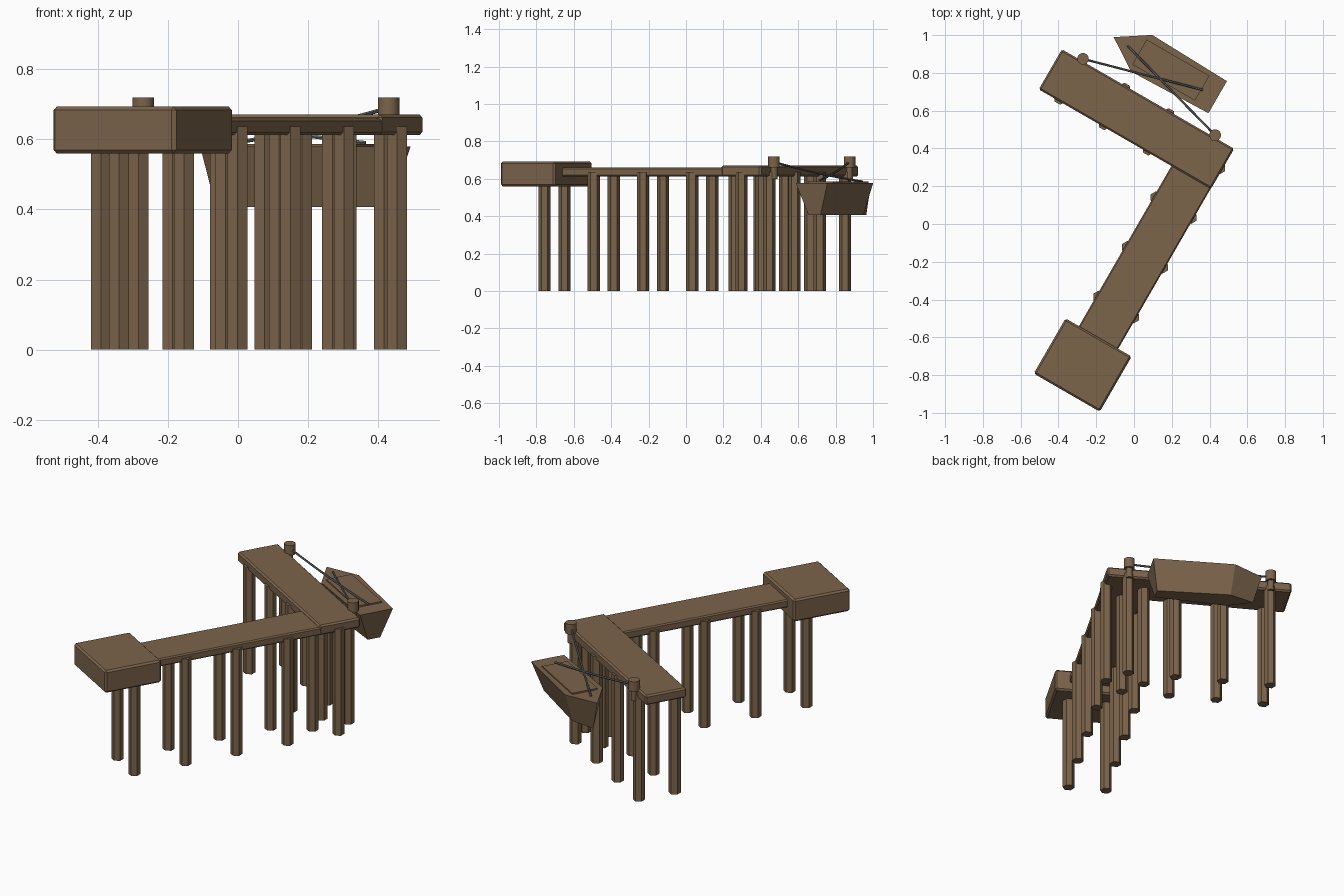
import bpy, bmesh, math
from mathutils import Matrix, Vector

if "Cube" in bpy.data.objects:
    bpy.data.objects.remove(bpy.data.objects["Cube"])

# Everything is laid out in dock axes (x across the walkway, y along it), then turned
TURN = Matrix.Rotation(math.radians(-30), 4, 'Z')


def material(name, rgb):
    m = bpy.data.materials.new(name)
    m.diffuse_color = (*rgb, 1)
    m.use_nodes = True
    m.node_tree.nodes["Principled BSDF"].inputs["Base Color"].default_value = m.diffuse_color
    return m


WOOD = material("weathered_wood", (0.2, 0.128, 0.07))
ROPE = material("grey_rope", (0.13, 0.145, 0.135))


def finish(name, bm, mat):
    bmesh.ops.recalc_face_normals(bm, faces=bm.faces)
    bm.transform(TURN)
    me = bpy.data.meshes.new(name)
    bm.to_mesh(me)
    bm.free()
    me.materials.append(mat)
    ob = bpy.data.objects.new(name, me)
    bpy.context.collection.objects.link(ob)
    return ob


def loft(name, rings, mat=WOOD):
    """Skin rings of equal length and cap both ends."""
    bm = bmesh.new()
    vs = [[bm.verts.new(p) for p in r] for r in rings]
    n = len(rings[0])
    for a, b in zip(vs, vs[1:]):
        for i in range(n):
            j = (i + 1) % n
            bm.faces.new((a[i], a[j], b[j], b[i]))
    bm.faces.new(vs[0])
    bm.faces.new(vs[-1])
    return finish(name, bm, mat)


def box(name, x0, x1, y0, y1, z0, z1, bevel=0.0):
    rings = [[(x0, y0, z), (x1, y0, z), (x1, y1, z), (x0, y1, z)] for z in (z0, z1)]
    ob = loft(name, rings)
    if bevel:
        mod = ob.modifiers.new("bevel", 'BEVEL')
        mod.width = bevel
        mod.segments = 1
    return ob


def cylinder(name, x, y, z0, z1, r, sides):
    def ring(z):
        return [(x + r * math.cos(math.tau * i / sides),
                 y + r * math.sin(math.tau * i / sides), z) for i in range(sides)]
    return loft(name, [ring(z0), ring(z1)])


# Decks
box("shore_platform", -0.064, 0.34, -0.951, -0.614, 0.56, 0.693, 0.01)
box("walkway", 0.018, 0.258, -0.64, 0.40, 0.613, 0.660, 0.007)
box("head_deck", -0.793, 0.26, 0.365, 0.61, 0.612, 0.671, 0.009)

# Hexagonal piles: pairs under the walkway, then pairs under the head deck
for i in range(5):
    for s in (-1, 1):
        cylinder("walkway_pile", 0.138 + s * 0.107, -0.732 + i * 0.304, 0, 0.636, 0.033, 6)
for i in range(4):
    for s in (-1, 1):
        cylinder("head_pile", -0.671 + i * 0.2695, 0.487 + s * 0.107, 0, 0.636, 0.033, 6)

# Mooring bollards
bollards = [(-0.671, 0.622), (0.137, 0.622)]
for x, y in bollards:
    cylinder("bollard_neck", x, y, 0.60, 0.67, 0.018, 12)
    cap = cylinder("bollard_cap", x, y, 0.66, 0.72, 0.031, 16)
    bpy.context.view_layer.objects.active = cap
    cap.select_set(True)
    bpy.ops.object.shade_smooth_by_angle(angle=math.radians(35))
    cap.select_set(False)

# Rowing boat: pentagon hull, bow towards -x
C = 0.803


def hull(z, bow, shoulder, stern, w_shoulder, w_stern):
    return [(bow, C, z), (shoulder, C - w_shoulder, z), (stern, C - w_stern, z),
            (stern, C + w_stern, z), (shoulder, C + w_shoulder, z)]


loft("boat_hull", [hull(0.407, -0.537, -0.40, 0.016, 0.062, 0.037),
                   hull(0.579, -0.588, -0.417, 0.048, 0.112, 0.098)])
box("boat_inner_deck", -0.43, -0.047, C - 0.076, C + 0.076, 0.57, 0.587)


# Mooring ropes, sagging slightly, crossed between the boat and the bollards
def rope(name, a, b, sag, r=0.006, steps=8, sides=6):
    a, b = Vector(a), Vector(b)
    d = (b - a).normalized()
    side = d.cross(Vector((0, 0, 1))).normalized()
    up = side.cross(d)
    rings = []
    for k in range(steps + 1):
        t = k / steps
        p = a.lerp(b, t) - Vector((0, 0, sag * 4 * t * (1 - t)))
        rings.append([p + r * (side * math.cos(math.tau * i / sides)
                               + up * math.sin(math.tau * i / sides)) for i in range(sides)])
    return loft(name, rings, ROPE)


rope("stern_rope", (*bollards[0], 0.69), (-0.04, 0.797, 0.59), 0.008)
rope("bow_rope", (*bollards[1], 0.69), (-0.50, 0.80, 0.586), 0.008)
